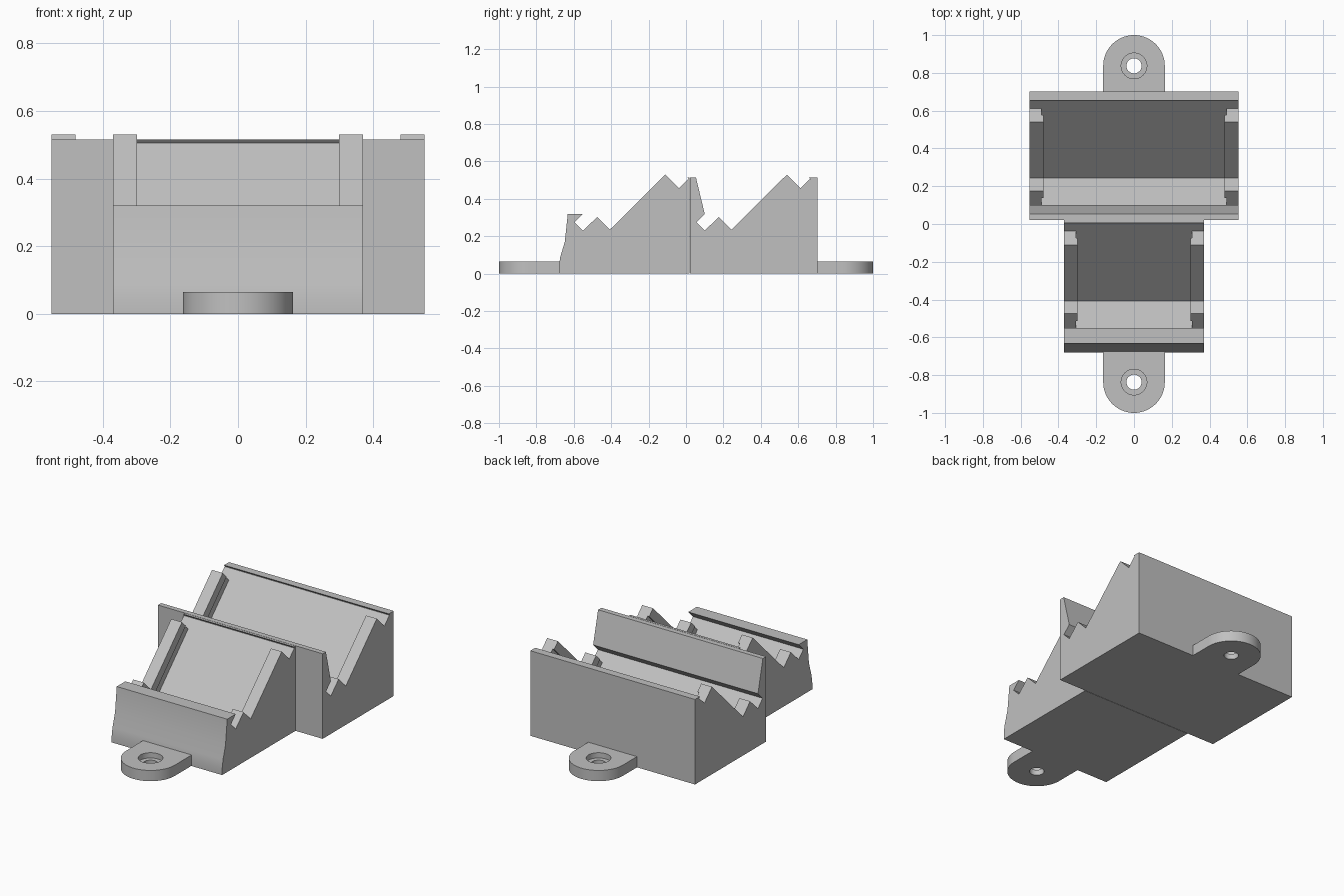
import bpy, bmesh, math

cube = bpy.data.objects.get("Cube")
if cube:
    bpy.data.objects.remove(cube, do_unlink=True)

grey = bpy.data.materials.new("plain grey")
grey.use_nodes = True
COLOUR = (0.53, 0.53, 0.53, 1)
grey.diffuse_color = COLOUR
grey.node_tree.nodes["Principled BSDF"].inputs["Base Color"].default_value = COLOUR


def finish(name, bm):
    bmesh.ops.recalc_face_normals(bm, faces=bm.faces[:])
    mesh = bpy.data.meshes.new(name)
    bm.to_mesh(mesh)
    bm.free()
    mesh.materials.append(grey)
    obj = bpy.data.objects.new(name, mesh)
    bpy.context.collection.objects.link(obj)
    return obj


def select(obj):
    bpy.ops.object.select_all(action='DESELECT')
    obj.select_set(True)
    bpy.context.view_layer.objects.active = obj


def add_prism(bm, points, shift):
    """Close a flat outline and sweep it along a vector."""
    face = bm.faces.new([bm.verts.new(p) for p in points])
    swept = bmesh.ops.extrude_face_region(bm, geom=[face], use_keep_orig=True)
    verts = [g for g in swept["geom"] if isinstance(g, bmesh.types.BMVert)]
    bmesh.ops.translate(bm, vec=shift, verts=verts)


def side_profile(name, spans, profile, dy):
    """Sweep a (y, z) profile across each x span."""
    bm = bmesh.new()
    for x0, x1 in spans:
        add_prism(bm, [(x0, y + dy, z) for y, z in profile], (x1 - x0, 0, 0))
    return finish(name, bm)


# Sloping cradle: hooked front wall, 45 degree pocket and top lip
POCKET = [(-0.55, 0.32), (-0.595, 0.275), (-0.55, 0.23), (-0.4075, 0.0875),
          (0.01, 0.505), (0.017, 0.503), (0.005, 0.515)]
# Side rail with raised end stop, and the thin lip along its inner edge
RAIL = [(-0.55, 0.23), (-0.475, 0.303), (-0.4075, 0.235), (-0.11, 0.53),
        (-0.0375, 0.4575), (-0.4075, 0.0875)]
RAIL_LIP = [(-0.513, 0.266), (-0.475, 0.303), (-0.4075, 0.235), (-0.11, 0.53),
            (-0.074, 0.494), (-0.4075, 0.16)]


def cradle(label, half, inner, dy, front_wall, back):
    outline = front_wall + POCKET + [(back, 0.515), (back, 0)]
    body = side_profile(label + "_cradle", [(-half, half)], outline, dy)
    side_profile(label + "_side_rails",
                 [(-half, -inner - 0.01), (inner + 0.01, half)], RAIL, dy)
    side_profile(label + "_rail_lips",
                 [(-inner - 0.01, -inner), (inner, inner + 0.01)], RAIL_LIP, dy)
    select(body)
    bpy.ops.object.shade_smooth_by_angle(angle=math.radians(20))


cradle("front", 0.37, 0.298, 0,
       [(-0.68, 0), (-0.68, 0.04), (-0.672, 0.09), (-0.648, 0.17), (-0.632, 0.32)], 0.02)
cradle("rear", 0.552, 0.48, 0.65,
       [(-0.628, 0), (-0.628, 0.515), (-0.597, 0.515)], 0.052)


# Rounded mounting tabs with counterbored screw holes
TAB_R, TAB_Y, TAB_H = 0.163, 0.837, 0.065


def mounting_tab(name, side, root):
    arc = [math.pi * i / 32 for i in range(33)]
    points = [(TAB_R * math.cos(a), side * (TAB_Y + TAB_R * math.sin(a)), 0) for a in arc]
    points += [(-TAB_R, side * root, 0), (TAB_R, side * root, 0)]
    bm = bmesh.new()
    add_prism(bm, points, (0, 0, TAB_H))
    tab = finish(name, bm)
    for radius, bottom in ((0.04, -0.05), (0.068, 0.033)):
        bpy.ops.mesh.primitive_cylinder_add(vertices=40, radius=radius, depth=0.2,
                                            location=(0, side * TAB_Y, bottom + 0.1))
        cutter = bpy.context.object
        cutter.hide_render = True
        cutter.data.materials.append(grey)
        hole = tab.modifiers.new("screw_hole", 'BOOLEAN')
        hole.operation, hole.solver, hole.object = 'DIFFERENCE', 'EXACT', cutter
        select(tab)
        bpy.ops.object.modifier_apply(modifier=hole.name)
        bpy.data.objects.remove(cutter, do_unlink=True)
    select(tab)
    bpy.ops.object.shade_smooth_by_angle(angle=math.radians(30))


mounting_tab("front_mounting_tab", -1, 0.675)
mounting_tab("rear_mounting_tab", 1, 0.70)
